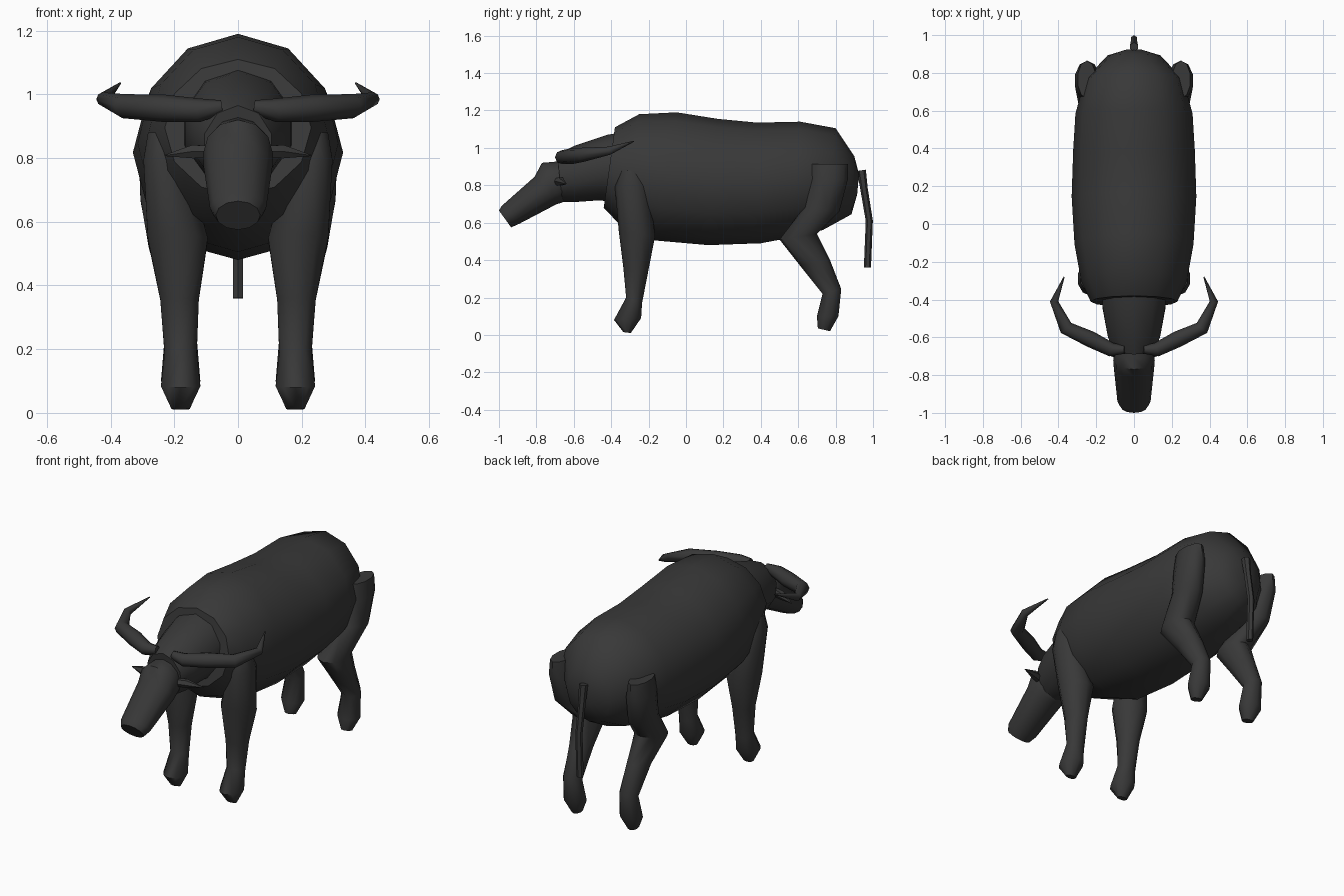
import bpy, bmesh
from math import sin, cos, pi, radians
from mathutils import Vector

cube = bpy.data.objects.get("Cube")
if cube:
    bpy.data.objects.remove(cube, do_unlink=True)

hide = bpy.data.materials.new("charcoal hide")
hide.use_nodes = True
COLOUR = (0.04, 0.04, 0.04, 1)
hide.diffuse_color = COLOUR
hide.node_tree.nodes["Principled BSDF"].inputs["Base Color"].default_value = COLOUR


def skin(name, rings, sides, mirror=False):
    """Loft elliptical rings given as (centre, axis u, axis v)."""
    bm = bmesh.new()
    loops = []
    for c, u, v in rings:
        angles = [2 * pi * i / sides for i in range(sides)]
        loops.append([bm.verts.new(c + u * cos(a) + v * sin(a)) for a in angles])
    for a, b in zip(loops, loops[1:]):
        for i in range(sides):
            j = (i + 1) % sides
            bm.faces.new((a[i], a[j], b[j], b[i]))
    bm.faces.new(loops[0])
    bm.faces.new(loops[-1])
    bmesh.ops.recalc_face_normals(bm, faces=bm.faces)
    mesh = bpy.data.meshes.new(name)
    bm.to_mesh(mesh)
    bm.free()
    mesh.materials.append(hide)
    mesh.shade_smooth()
    mesh.set_sharp_from_angle(angle=radians(50))
    obj = bpy.data.objects.new(name, mesh)
    bpy.context.collection.objects.link(obj)
    if mirror:
        obj.modifiers.new("Mirror", 'MIRROR').use_bisect_axis[0] = False
    return obj


def limb(name, sections, sides, mirror=False):
    """Sections: y, z of one edge, y, z of the opposite edge, inner x, outer x."""
    rings = []
    for ya, za, yb, zb, x0, x1 in sections:
        a, b = Vector((0, ya, za)), Vector((0, yb, zb))
        centre = (a + b) / 2 + Vector(((x0 + x1) / 2, 0, 0))
        rings.append((centre, (a - b) / 2, Vector(((x1 - x0) / 2, 0, 0))))
    return skin(name, rings, sides, mirror)


def tube(name, path, sides, up, mirror=False):
    """Path points: x, y, z, radius."""
    pts = [Vector(p[:3]) for p in path]
    rings = []
    for i, p in enumerate(pts):
        d = (pts[min(i + 1, len(pts) - 1)] - pts[max(i - 1, 0)]).normalized()
        u = d.cross(Vector(up)).normalized()
        v = d.cross(u)
        rings.append((p, u * path[i][3], v * path[i][3]))
    return skin(name, rings, sides, mirror)


# Barrel-shaped trunk
limb("body", [
    (-.38, 1.11, -.44, .68, -.23, .23),
    (-.25, 1.18, -.35, .585, -.28, .28),
    (-.05, 1.19, -.165, .505, -.315, .315),
    (.17, 1.155, .12, .48, -.33, .33),
    (.38, 1.135, .40, .49, -.322, .322),
    (.61, 1.14, .56, .52, -.31, .31),
    (.80, 1.105, .73, .56, -.26, .26),
    (.90, .955, .885, .645, -.14, .14),
    (.925, .86, .915, .75, -.05, .05),
], 12)

# Neck
limb("neck", [
    (-.30, 1.09, -.34, .70, -.18, .18),
    (-.42, 1.07, -.46, .72, -.175, .175),
    (-.60, 1.01, -.60, .71, -.145, .145),
    (-.69, .965, -.66, .71, -.11, .11),
], 10)

# Skull and muzzle
limb("head", [
    (-.66, .93, -.62, .74, -.09, .09),
    (-.71, .925, -.66, .71, -.105, .105),
    (-.77, .92, -.67, .705, -.11, .11),
    (-.81, .845, -.69, .70, -.108, .108),
    (-.985, .69, -.89, .595, -.088, .088),
    (-1.0, .665, -.935, .575, -.07, .07),
], 12)

# Legs
limb("front_legs", [
    (-.35, .88, -.24, .88, .19, .285),
    (-.38, .79, -.20, .80, .16, .30),
    (-.36, .56, -.165, .53, .09, .288),
    (-.335, .36, -.20, .35, .12, .247),
    (-.32, .20, -.235, .17, .127, .233),
    (-.385, .08, -.24, .09, .115, .245),
    (-.335, .015, -.295, .01, .15, .21),
], 10, True)

limb("hind_legs", [
    (.665, .915, .865, .915, .20, .30),
    (.655, .82, .865, .83, .18, .315),
    (.63, .68, .82, .66, .16, .31),
    (.50, .51, .70, .54, .11, .285),
    (.61, .37, .77, .40, .125, .245),
    (.73, .22, .83, .245, .127, .233),
    (.70, .10, .815, .10, .115, .245),
    (.705, .035, .77, .02, .15, .21),
], 10, True)

# Horns sweep outwards and back, ears stick out sideways
tube("horns", [
    (.05, -.665, .96, .022),
    (.12, -.665, .95, .037),
    (.23, -.61, .956, .043),
    (.36, -.55, .963, .038),
    (.423, -.41, .985, .022),
    (.37, -.28, 1.035, .003),
], 8, (0, 0, 1), True)

tube("ears", [
    (.08, -.69, .82, .022),
    (.14, -.67, .82, .024),
    (.23, -.64, .808, .002),
], 6, (0, 0, 1), True)

# Hanging tail
tube("tail", [
    (0, .938, .88, .024),
    (0, .952, .78, .020),
    (0, .980, .61, .019),
    (0, .970, .36, .019),
], 6, (1, 0, 0))
